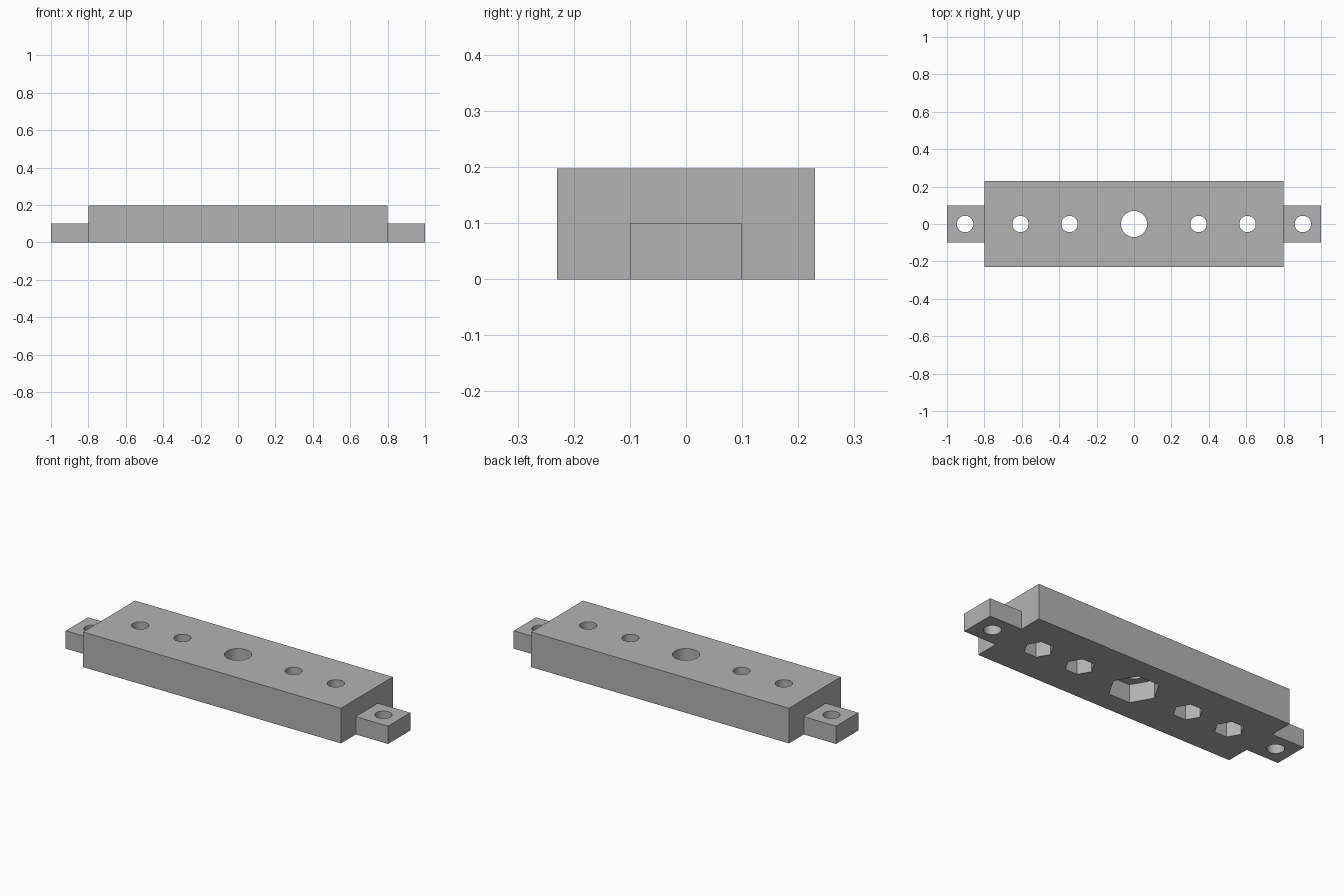
import bpy
from math import radians

default = bpy.data.objects.get("Cube")
if default:
    bpy.data.objects.remove(default, do_unlink=True)

BODY = (1.60, 0.46, 0.197)
TAB = (0.20, 0.197, 0.10)
POCKET_DEPTH = 0.10

grey = bpy.data.materials.new("plain grey")
grey.use_nodes = True
colour = (0.45, 0.45, 0.45, 1)
grey.diffuse_color = colour
grey.node_tree.nodes["Principled BSDF"].inputs["Base Color"].default_value = colour


def block(name, size, x):
    """Box standing on the ground, centred on the given x."""
    bpy.ops.mesh.primitive_cube_add(size=1, location=(x, 0, size[2] / 2))
    ob = bpy.context.object
    ob.name = name
    ob.scale = size
    bpy.ops.object.transform_apply(location=True, rotation=True, scale=True)
    ob.data.materials.append(grey)
    return ob


def cut(ob, x, radius, sides, bottom, top):
    """Cut an upright prism out of a part; corners lie along x."""
    bpy.ops.mesh.primitive_cylinder_add(
        vertices=sides, radius=radius, depth=top - bottom,
        location=(x, 0, (top + bottom) / 2), rotation=(0, 0, radians(90)))
    cutter = bpy.context.object
    cutter.hide_render = True
    cutter.data.materials.append(grey)
    mod = ob.modifiers.new("hole", 'BOOLEAN')
    mod.operation = 'DIFFERENCE'
    mod.solver = 'EXACT'
    mod.object = cutter
    bpy.ops.object.select_all(action='DESELECT')
    ob.select_set(True)
    bpy.context.view_layer.objects.active = ob
    bpy.ops.object.modifier_apply(modifier=mod.name)
    bpy.data.objects.remove(cutter, do_unlink=True)


def smooth(ob):
    bpy.ops.object.select_all(action='DESELECT')
    ob.select_set(True)
    bpy.context.view_layer.objects.active = ob
    bpy.ops.object.shade_smooth_by_angle(angle=radians(30))


# Main bar: round bolt holes, each opening into a hexagonal nut pocket below
body = block("body", BODY, 0)
holes = [(0, 0.07, 0.13)]
holes += [(side * x, 0.044, 0.075) for x in (0.345, 0.607) for side in (-1, 1)]
for x, hole_radius, nut_radius in holes:
    cut(body, x, hole_radius, 48, -0.1, 0.3)
    cut(body, x, nut_radius, 6, -0.1, POCKET_DEPTH)
smooth(body)

# Mounting tabs with a round hole at each end
for name, side in (("left_tab", 1), ("right_tab", -1)):
    tab = block(name, TAB, side * 0.9)
    cut(tab, side * 0.903, 0.044, 48, -0.1, 0.2)
    smooth(tab)
